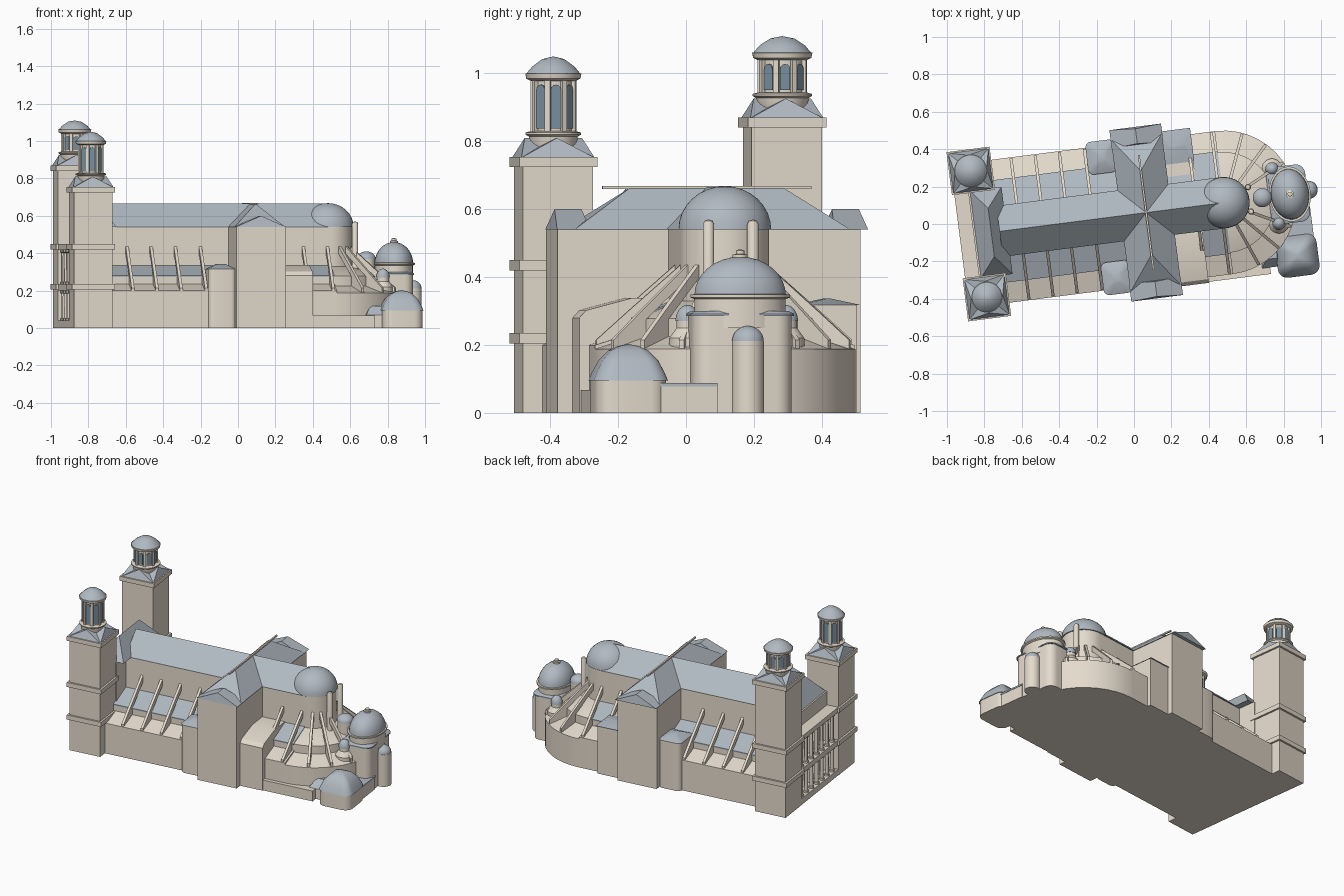
import bpy, bmesh
from math import sin, cos, pi, radians
from mathutils import Matrix

if "Cube" in bpy.data.objects:
    bpy.data.objects.remove(bpy.data.objects["Cube"])

# Church is modelled on its own axis (u along nave, v across), then turned in plan
M = Matrix.Translation((0.065, 0.061, 0)) @ Matrix.Rotation(radians(7.3), 4, 'Z')


def material(name, rgb):
    m = bpy.data.materials.new(name)
    m.diffuse_color = (*rgb, 1)
    m.use_nodes = True
    m.node_tree.nodes["Principled BSDF"].inputs["Base Color"].default_value = m.diffuse_color
    return m


STONE = material("stone", (0.78, 0.71, 0.61))
SLATE = material("slate", (0.44, 0.49, 0.54))
GLASS = material("glass", (0.2, 0.29, 0.36))


def make(name, verts, faces, mat):
    me = bpy.data.meshes.new(name)
    me.from_pydata(verts, [], faces)
    bm = bmesh.new()
    bm.from_mesh(me)
    bmesh.ops.remove_doubles(bm, verts=bm.verts, dist=1e-5)
    bmesh.ops.recalc_face_normals(bm, faces=bm.faces)
    bm.to_mesh(me)
    bm.free()
    me.materials.append(mat)
    ob = bpy.data.objects.new(name, me)
    ob.matrix_world = M
    bpy.context.collection.objects.link(ob)
    return ob


def stack(name, rings, mat):
    n = len(rings[0])
    faces = [list(range(n)), [len(rings) * n - n + i for i in range(n)]]
    for k in range(len(rings) - 1):
        for i in range(n):
            j = (i + 1) % n
            faces.append([k * n + i, k * n + j, k * n + n + j, k * n + n + i])
    return make(name, [p for r in rings for p in r], faces, mat)


def lathe(name, u, v, prof, mat=STONE, n=24, su=1, a0=0.0):
    return stack(name, [[(u + su * r * cos(a0 + 2 * pi * i / n), v + r * sin(a0 + 2 * pi * i / n), z)
                         for i in range(n)] for r, z in prof], mat)


def dome(name, u, v, r, z0, z1, n=24, su=1, mat=SLATE):
    prof = [(r * cos(i * pi / 16), z0 + (z1 - z0) * sin(i * pi / 16)) for i in range(8)] + [(0, z1)]
    lathe(name, u, v, prof, mat, n, su)


def box(name, u0, u1, v0, v1, z0, z1, mat=STONE):
    return stack(name, [[(u0, v0, z), (u1, v0, z), (u1, v1, z), (u0, v1, z)] for z in (z0, z1)], mat)


def hip(name, u, v, hu, hv, z0, z1, ru, rv):
    return stack(name, [[(u + s * a, v + t * b, z) for s, t in ((-1, -1), (1, -1), (1, 1), (-1, 1))]
                        for a, b, z in ((hu, hv, z0), (ru, rv, z1))], SLATE)


def rounded(name, u, v, hu, hv, r, levels, mat=STONE):
    out = []
    for q, (s, t) in enumerate(((1, 1), (-1, 1), (-1, -1), (1, -1))):
        for i in range(6):
            a = (q + i / 5) * pi / 2
            out.append((s * (hu - r) + r * cos(a), t * (hv - r) + r * sin(a)))
    return stack(name, [[(u + x * k, v + y * k, z) for x, y in out] for k, z in levels], mat)


def slab(name, pts, u, v, ang, thick, mat=STONE):
    # outline (distance along ang, z) with thickness sideways
    d = (cos(ang), sin(ang))
    return stack(name, [[(u + r * d[0] - s * d[1], v + r * d[1] + s * d[0], z) for r, z in pts]
                        for s in (-thick / 2, thick / 2)], mat)


def apse(name, prof, u0, uc, mat=STONE):
    # straight sides closed by a half circle
    secs = [(u0, -pi / 2)] + [(uc, -pi / 2 + pi * i / 20) for i in range(21)] + [(u0, pi / 2)]
    m = len(prof)
    verts = [(c + r * cos(a), r * sin(a), z) for c, a in secs for r, z in prof]
    faces = [[k * m + i, k * m + i + 1, k * m + m + i + 1, k * m + m + i]
             for k in range(len(secs) - 1) for i in range(m - 1)]
    make(name, verts, faces, mat)


# Nave, choir and transept
box("nave_wall", -0.9, 0.3, -0.13, 0.13, 0, 0.54)
hip("nave_roof", -0.18, 0, 0.61, 0.137, 0.54, 0.665, 0.61, 0)
apse("choir_wall", [(0, 0), (0.13, 0), (0.13, 0.54), (0, 0.54)], 0.1, 0.42)
dome("apse_roof", 0.42, 0, 0.137, 0.54, 0.668, 32)
box("transept_wall", -0.133, 0.133, -0.46, 0.44, 0, 0.54)
hip("transept_roof", 0, 0, 0.137, 0.41, 0.54, 0.665, 0, 0.225)
box("transept_ridge", -0.005, 0.005, -0.31, 0.31, 0.66, 0.669)
for s in (-1, 1):
    hip("transept_gable", 0, s * 0.412, 0.139, 0.05, 0.54, 0.6, 0, 0.04)

# Aisles with lean-to roofs and flying buttresses
AISLE = [(0, 0), (0.385, 0), (0.385, 0.2), (0.27, 0.235), (0.27, 0.278), (0.13, 0.33), (0, 0.33)]
BUTT = [(0.125, 0.44), (0.285, 0.3), (0.38, 0.215), (0.38, 0.18), (0.27, 0.2), (0.27, 0.275), (0.125, 0.4)]
for s in (-1, 1):
    a = s * pi / 2
    for u0, u1 in ((-0.9, -0.13), (0.13, 0.42)):
        slab("aisle", AISLE, (u0 + u1) / 2, 0, a, u1 - u0)
        slab("aisle_roof", [(0.276, 0.272), (0.276, 0.28), (0.125, 0.336), (0.125, 0.325)],
             (u0 + u1) / 2, 0, a, u1 - u0, SLATE)
    for u in (-0.68, -0.55, -0.42, -0.285, 0.27, 0.40):
        slab("buttress", BUTT, u, 0, a, 0.016)
    for deg in (68, 47, 27):
        slab("apse_buttress", BUTT, 0.42, 0, s * radians(deg), 0.016)
    # Corner blocks beside the transept
    rounded("corner_stair", -0.2, s * 0.325, 0.075, 0.085, 0.03, [(1, 0), (1, 0.315)])
    rounded("corner_stair_roof", -0.2, s * 0.325, 0.078, 0.088, 0.03, [(1, 0.315), (0.3, 0.342)], SLATE)
box("sacristy_block", 0.13, 0.285, 0.13, 0.41, 0, 0.318)
hip("sacristy_roof", 0.21, 0.33, 0.08, 0.09, 0.318, 0.337, 0.04, 0.005)
slab("south_block", [(0.12, 0), (0.415, 0), (0.415, 0.28), (0.395, 0.302), (0.26, 0.338), (0.12, 0.338)],
     0.208, 0, -pi / 2, 0.154)
apse("ambulatory", [(0, 0), (0.385, 0), (0.385, 0.188), (0.27, 0.225), (0.27, 0.278), (0.13, 0.33), (0, 0.33)],
     0.3, 0.42)

# West front: two storeys of columns
box("porch_podium", -1.005, -0.85, -0.25, 0.25, 0, 0.04)
box("porch_wall", -0.93, -0.79, -0.25, 0.25, 0, 0.54)
for z0, z1, zt in ((0.04, 0.2, 0.235), (0.235, 0.418, 0.45)):
    box("porch_entablature", -1.005, -0.89, -0.25, 0.25, z1, zt)
    for i in range(7):
        v = -0.2 + i * 0.4 / 6
        lathe("porch_column", -0.982, v, [(0.017, z0), (0.017, z0 + 0.012), (0.012, z0 + 0.014),
              (0.011, z1 - 0.016), (0.017, z1 - 0.012), (0.017, z1)], n=12)
        box("porch_pier", -0.94, -0.922, v - 0.012, v + 0.012, z0, z1)
hip("west_roof", -0.835, 0, 0.085, 0.235, 0.54, 0.663, 0, 0.13)


# Towers
def tower(side, v, zc, zr, zk, zt, r):
    u, h = -0.902, 0.104
    box(side + "_tower_shaft", u - h, u + h, v - h, v + h, 0, zc)
    for a, b in ((0.205, 0.235), (0.42, 0.45), (zc - 0.003, zc + 0.026)):
        k = 0.116
        box(side + "_tower_band", u - k, u + k, v - k, v + k, a, b)
    z = zc + 0.026
    hip(side + "_tower_gable", u, v, 0.108, 0.105, z, z + 0.056, 0.085, 0)
    hip(side + "_tower_gable", u, v, 0.105, 0.108, z, z + 0.056, 0, 0.085)
    lathe(side + "_lantern_base", u, v, [(0.06, z), (r + 0.002, z + 0.03), (r + 0.006, zr - 0.012),
          (r + 0.016, zr - 0.006), (r + 0.016, zr), (r, zr + 0.004)], n=32)
    lathe(side + "_lantern_drum", u, v, [(r - 0.008, zr), (r - 0.008, zk)], n=16, a0=pi / 16)
    for i in range(8):
        a = i * pi / 4
        w, top = 0.015, zk - 0.03
        arch = [(-w, zr + 0.012), (w, zr + 0.012)] + [(w * cos(t * pi / 6), top + w * sin(t * pi / 6))
                                                      for t in range(7)]
        slab(side + "_lantern_window", arch, u + (r - 0.008) * cos(a), v + (r - 0.008) * sin(a),
             a + pi / 2, 0.007, GLASS)
        b = a + pi / 8
        slab(side + "_lantern_pilaster", [(r - 0.02, zr), (r + 0.002, zr), (r + 0.002, zk), (r - 0.02, zk)],
             u, v, b, 0.016)
    lathe(side + "_lantern_cornice", u, v, [(r, zk - 0.004), (r + 0.014, zk + 0.003), (r + 0.017, zk + 0.018),
          (r, zk + 0.02)], n=32)
    lathe(side + "_lantern_dome", u, v, [(r + 0.014, zk + 0.018), (r - 0.004, zk + 0.039), (r * 0.5, zk + 0.06),
          (r * 0.22, zt - 0.003), (0, zt)], SLATE, 24)


tower("south", -0.34, 0.728, 0.826, 0.982, 1.05, 0.066)
tower("north", 0.34, 0.844, 0.94, 1.043, 1.11, 0.072)

# East chapel with oval dome and turrets
U = 0.775
rounded("chapel_body", U - 0.01, 0, 0.1, 0.148, 0.05, [(1, 0), (1, 0.285)])
rounded("chapel_ledge", U - 0.01, 0, 0.105, 0.154, 0.05, [(1, 0.285), (1, 0.292), (0.9, 0.3)], SLATE)
lathe("chapel_drum", U, 0, [(0.135, 0.25), (0.135, 0.335), (0.148, 0.34), (0.148, 0.349), (0.13, 0.35)],
      n=32, su=0.75)
dome("chapel_dome", U, 0, 0.136, 0.345, 0.46, 32, 0.75)
lathe("chapel_finial", U, 0, [(0.022, 0.452), (0.022, 0.466), (0.013, 0.468), (0.013, 0.478), (0, 0.483)], n=16)
lathe("east_turret", 0.878, 0.01, [(0.048, 0), (0.048, 0.212), (0.04, 0.212)])
dome("east_turret_dome", 0.878, 0.01, 0.047, 0.212, 0.256)
lathe("link_turret", 0.626, 0, [(0.048, 0), (0.048, 0.37), (0.03, 0.37)])
dome("link_turret_dome", 0.626, 0, 0.051, 0.37, 0.41)
for s in (-1, 1):
    lathe("side_turret", 0.697, s * 0.146, [(0.055, 0), (0.055, 0.22), (0.033, 0.25), (0.033, 0.272), (0.02, 0.272)])
    dome("side_turret_dome", 0.697, s * 0.146, 0.036, 0.27, 0.318)
    lathe("choir_shaft", 0.557, s * 0.066, [(0.017, 0.2), (0.017, 0.555), (0.012, 0.566), (0, 0.57)], n=16)

# South-east pavilion and low wings
rounded("pavilion", 0.772, -0.332, 0.108, 0.105, 0.05, [(1, 0), (1, 0.097)])
rounded("pavilion_roof", 0.772, -0.332, 0.112, 0.11, 0.05,
        [(1, 0.095), (0.92, 0.118), (0.75, 0.155), (0.5, 0.184), (0.25, 0.197), (0, 0.203)], SLATE)
box("pavilion_link", 0.72, 0.87, -0.25, -0.08, 0, 0.078)
box("pavilion_link_roof", 0.72, 0.873, -0.25, -0.08, 0.078, 0.088, SLATE)
box("low_wing", 0.28, 0.62, -0.41, -0.2, 0, 0.068)
box("wing_end", 0.58, 0.69, -0.37, -0.2, 0, 0.07)
hip("wing_end_roof", 0.635, -0.3, 0.057, 0.075, 0.07, 0.118, 0.03, 0.03)

bpy.ops.object.select_all(action='SELECT')
bpy.context.view_layer.objects.active = bpy.context.collection.objects[0]
bpy.ops.object.shade_smooth_by_angle(angle=radians(30))
